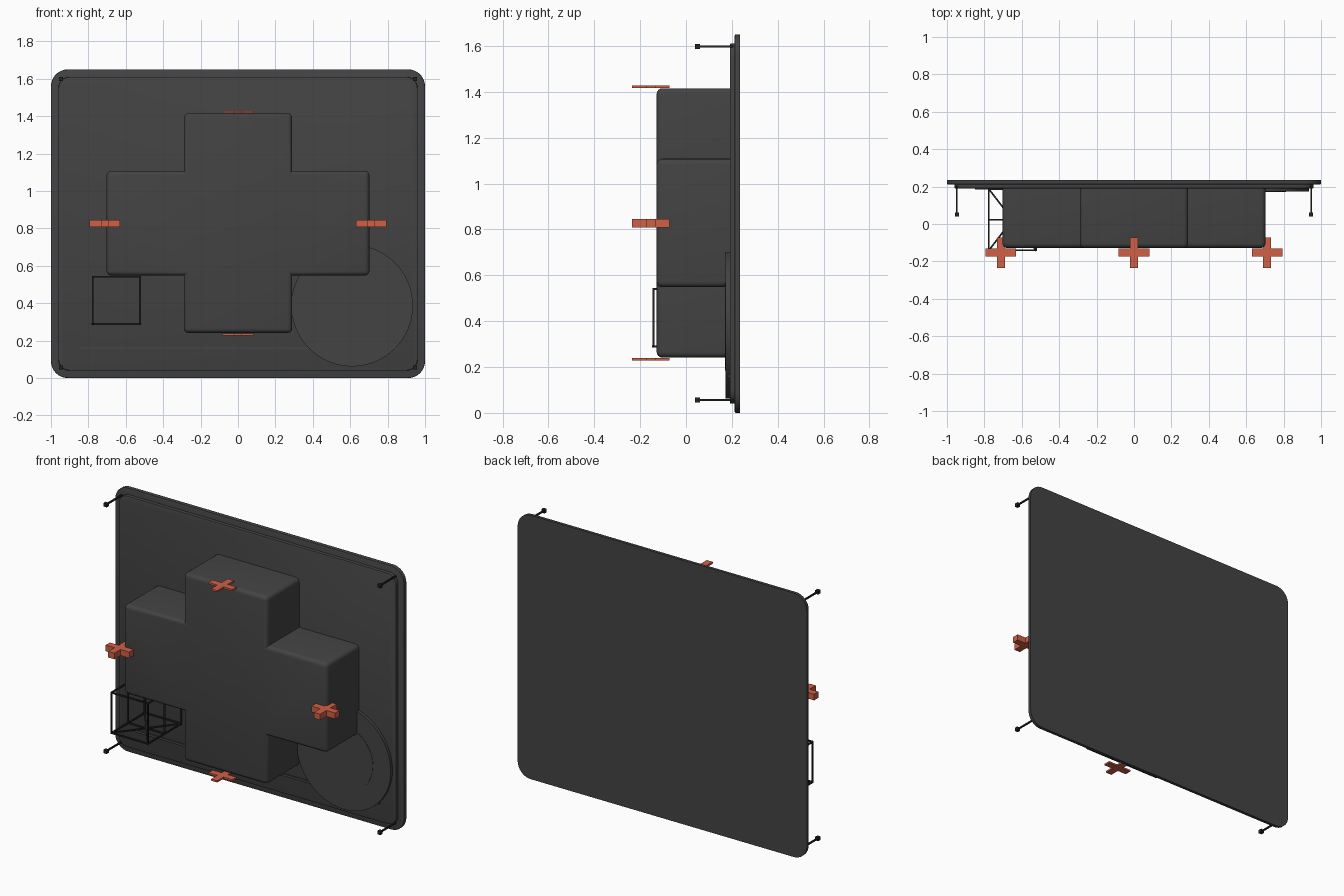
import bpy, bmesh, math
from mathutils import Vector

if "Cube" in bpy.data.objects:
    bpy.data.objects.remove(bpy.data.objects["Cube"])


def material(name, rgb):
    m = bpy.data.materials.new(name)
    m.diffuse_color = (*rgb, 1)
    m.use_nodes = True
    m.node_tree.nodes["Principled BSDF"].inputs["Base Color"].default_value = m.diffuse_color
    return m


GREY = material("dark grey", (0.056, 0.056, 0.056))
BLACK = material("near black", (0.017, 0.017, 0.017))
RED = material("brick red", (0.62, 0.115, 0.062))


def finish(bm, name, mat, smooth=True):
    bmesh.ops.recalc_face_normals(bm, faces=bm.faces)
    me = bpy.data.meshes.new(name)
    bm.to_mesh(me)
    bm.free()
    me.materials.append(mat)
    ob = bpy.data.objects.new(name, me)
    bpy.context.collection.objects.link(ob)
    if smooth:
        bpy.ops.object.select_all(action='DESELECT')
        ob.select_set(True)
        bpy.context.view_layer.objects.active = ob
        bpy.ops.object.shade_smooth_by_angle(angle=math.radians(35))
    return ob


def prism(points, offset):
    """Extrude a closed outline of 3D points by an offset."""
    bm = bmesh.new()
    face = bm.faces.new([bm.verts.new(p) for p in points])
    r = bmesh.ops.extrude_face_region(bm, geom=[face])
    bmesh.ops.translate(bm, vec=offset,
                        verts=[v for v in r['geom'] if isinstance(v, bmesh.types.BMVert)])
    bmesh.ops.recalc_face_normals(bm, faces=bm.faces)
    return bm


def rounded_panel(name, hx, z0, z1, y0, y1, r, rim):
    pts = []
    corners = [(hx - r, z1 - r), (-hx + r, z1 - r), (-hx + r, z0 + r), (hx - r, z0 + r)]
    for i, (cx, cz) in enumerate(corners):
        for k in range(9):
            a = math.pi / 2 * (i + k / 8)
            pts.append((cx + r * math.cos(a), y0, cz + r * math.sin(a)))
    bm = prism(pts, (0, y1 - y0, 0))
    front = [e for e in bm.edges if all(abs(v.co.y - y0) < 1e-5 for v in e.verts)]
    bmesh.ops.bevel(bm, geom=front, offset=rim, segments=2, profile=0.5, affect='EDGES')
    finish(bm, name, GREY)


def plus_outline(a, b, c, d):
    """Plus shape: arm half-length a by half-width b, other arm c by d."""
    return [(a, -b), (a, b), (c, b), (c, d), (-c, d), (-c, b),
            (-a, b), (-a, -b), (-c, -b), (-c, -d), (c, -d), (c, -b)]


def bars(name, segments, t, mat):
    """Square bars along a list of point pairs."""
    bm = bmesh.new()
    for p, q in segments:
        p, q = Vector(p), Vector(q)
        d = q - p
        rot = d.to_track_quat('Z', 'X').to_matrix().to_4x4()
        r = bmesh.ops.create_cube(bm, size=1)
        bmesh.ops.scale(bm, vec=(t, t, d.length + t), verts=r['verts'])
        bmesh.ops.transform(bm, matrix=rot, verts=r['verts'])
        bmesh.ops.translate(bm, vec=(p + q) / 2, verts=r['verts'])
    return finish(bm, name, mat, False)


def box(name, x0, x1, y0, y1, z0, z1, mat):
    bm = prism([(x0, y0, z0), (x1, y0, z0), (x1, y0, z1), (x0, y0, z1)], (0, y1 - y0, 0))
    return finish(bm, name, mat, False)


# Backing panels
rounded_panel("back_panel", 1.0, 0.0, 1.65, 0.212, 0.235, 0.09, 0.005)
rounded_panel("inner_panel", 0.96, 0.04, 1.61, 0.191, 0.214, 0.06, 0.004)

# Cross-shaped body, rounded on the front and the outer corners
CZ, YF = 0.828, -0.128
outline = plus_outline(0.703, 0.28, 0.29, 0.587)
bm = prism([(x, YF, z + CZ) for x, z in outline], (0, 0.195 - YF, 0))
rounded = []
for e in bm.edges:
    ys = [v.co.y for v in e.verts]
    co = e.verts[0].co
    along_y = abs(ys[0] - ys[1]) > 0.1
    reflex = abs(abs(co.x) - 0.29) < 0.01 and abs(abs(co.z - CZ) - 0.28) < 0.01
    if (along_y and not reflex) or max(ys) < 0:
        rounded.append(e)
bmesh.ops.bevel(bm, geom=rounded, offset=0.025, segments=4, profile=0.5, affect='EDGES')
finish(bm, "cross_body", GREY)

# Red plus markers at the ends of the four arms
for name, x, z0, z1 in [("left_marker", -0.712, 0.808, 0.846),
                        ("right_marker", 0.712, 0.808, 0.846),
                        ("top_marker", 0, 1.417, 1.428),
                        ("bottom_marker", 0, 0.228, 0.239)]:
    pts = [(x + px, py - 0.153, z0) for px, py in plus_outline(0.082, 0.021, 0.021, 0.082)]
    finish(prism(pts, (0, 0, z1 - z0)), name, RED, False)

# Corner pins with cube tips
for sx, side in ((-1, "left"), (1, "right")):
    for z, level in ((0.056, "bottom"), (1.598, "top")):
        x = sx * 0.947
        bars(f"{level}_{side}_pin", [((x, 0.2, z), (x, 0.05, z))], 0.009, BLACK)
        box(f"{level}_{side}_pin_tip", x - 0.011, x + 0.011, 0.039, 0.061,
            z - 0.011, z + 0.011, BLACK)

# Round disc with a barely raised centre
for name, rad, y0 in (("disc", 0.325, 0.173), ("disc_centre", 0.203, 0.171)):
    bm = prism([(0.61 + rad * math.cos(2 * math.pi * k / 64), y0,
                 0.387 + rad * math.sin(2 * math.pi * k / 64)) for k in range(64)],
               (0, 0.193 - y0, 0))
    finish(bm, name, GREY)

# Thin strip low on the panel
box("low_strip", -0.85, 0.85, 0.184, 0.195, 0.152, 0.166, GREY)

# Wire basket: three rings, four rails and a crossed floor
x0, x1, z0, z1 = -0.776, -0.524, 0.289, 0.541
ya, yb = -0.141, 0.187
wires = []
for y in (ya, (ya + yb) / 2, yb):
    ring = [(x0, y, z0), (x1, y, z0), (x1, y, z1), (x0, y, z1)]
    wires += [(ring[i], ring[(i + 1) % 4]) for i in range(4)]
wires += [((x, ya, z), (x, yb, z)) for x in (x0, x1) for z in (z0, z1)]
wires += [((x0, ya, z0), (x1, yb, z0)), ((x0, yb, z0), (x1, ya, z0))]
bars("wire_basket", wires, 0.009, BLACK)
